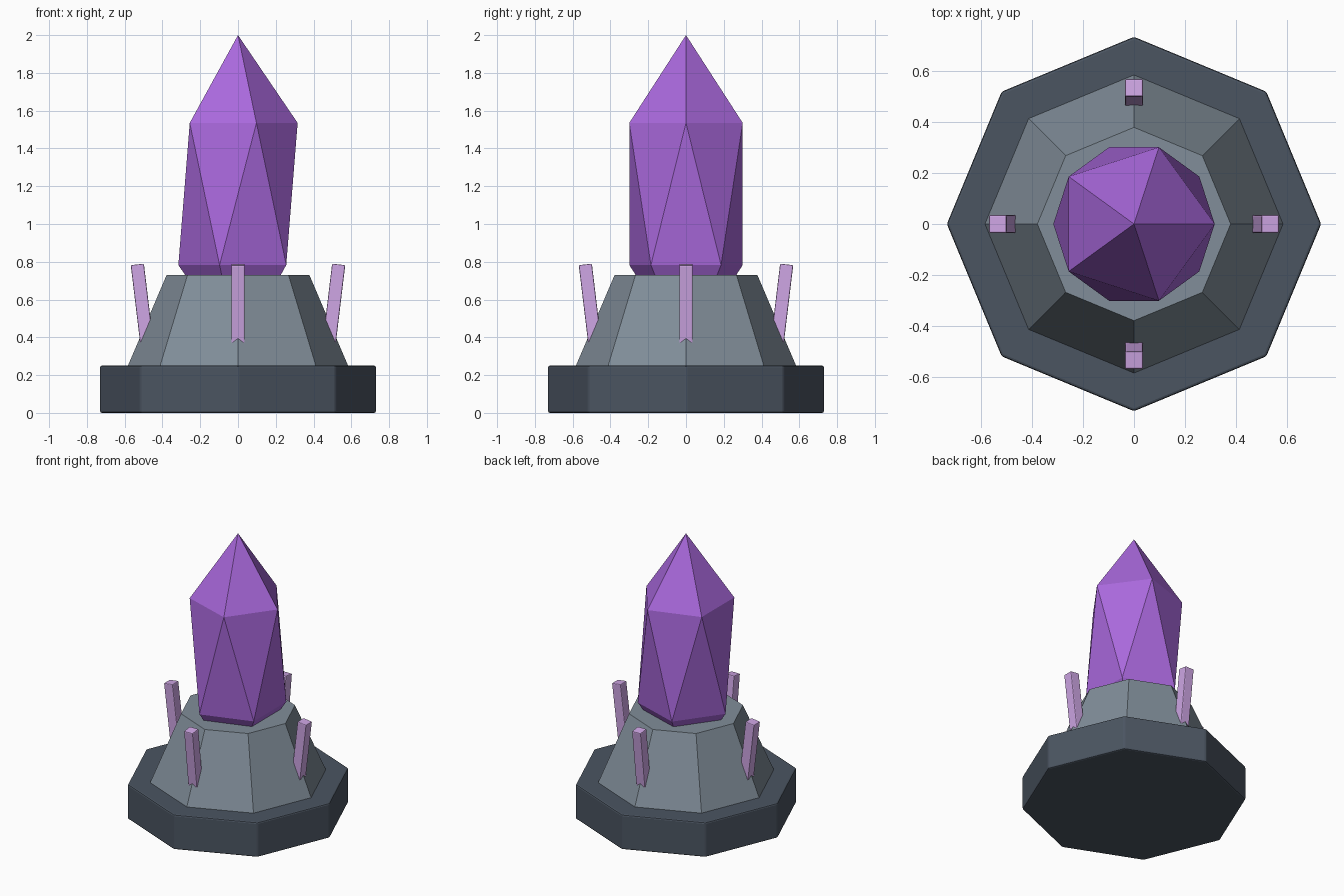
import bpy
from math import cos, sin, pi

if "Cube" in bpy.data.objects:
    bpy.data.objects.remove(bpy.data.objects["Cube"])


def finish(name, color, bevel=0.0):
    ob = bpy.context.object
    ob.name = name
    mat = bpy.data.materials.new(name + "_color")
    mat.diffuse_color = (*color, 1)
    mat.use_nodes = True
    mat.node_tree.nodes["Principled BSDF"].inputs["Base Color"].default_value = mat.diffuse_color
    ob.data.materials.append(mat)
    if bevel:
        mod = ob.modifiers.new("Bevel", 'BEVEL')
        mod.width = bevel
        mod.segments = 2
        mod.limit_method = 'ANGLE'
    return ob


def octagon(name, r_bottom, r_top, z0, z1, color, bevel=0.0):
    bpy.ops.mesh.primitive_cone_add(vertices=8, radius1=r_bottom, radius2=r_top,
                                    depth=z1 - z0, location=(0, 0, (z0 + z1) / 2))
    return finish(name, color, bevel)


# Octagonal plinth and tapered pedestal
octagon("plinth", 0.732, 0.732, 0.0, 0.25, (0.07, 0.09, 0.12), 0.01)
octagon("pedestal", 0.585, 0.378, 0.245, 0.73, (0.22, 0.27, 0.32))

# Main crystal: a stretched icosahedron, its lower tip sunk in the pedestal
bpy.ops.mesh.primitive_ico_sphere_add(subdivisions=1, radius=1, location=(0, 0, 1.159))
crystal = finish("main_crystal", (0.40, 0.14, 0.72))
crystal.scale = (0.353, 0.353, 0.841)

# Four small shards leaning outward around the pedestal
TILT = 0.12
LENGTH = 0.48
for i in range(4):
    a = i * pi / 2
    r = 0.533 - sin(TILT) * LENGTH / 2
    z = 0.786 - cos(TILT) * LENGTH / 2
    bpy.ops.mesh.primitive_cube_add(size=1, location=(r * cos(a), r * sin(a), z),
                                    rotation=(0, TILT, a))
    shard = finish(f"shard_{i + 1}", (0.62, 0.38, 0.78))
    shard.scale = (0.07, 0.07, LENGTH)
    bpy.ops.object.transform_apply(location=False, rotation=False, scale=True)
    mod = shard.modifiers.new("Bevel", 'BEVEL')
    mod.width = 0.006
    mod.segments = 2
